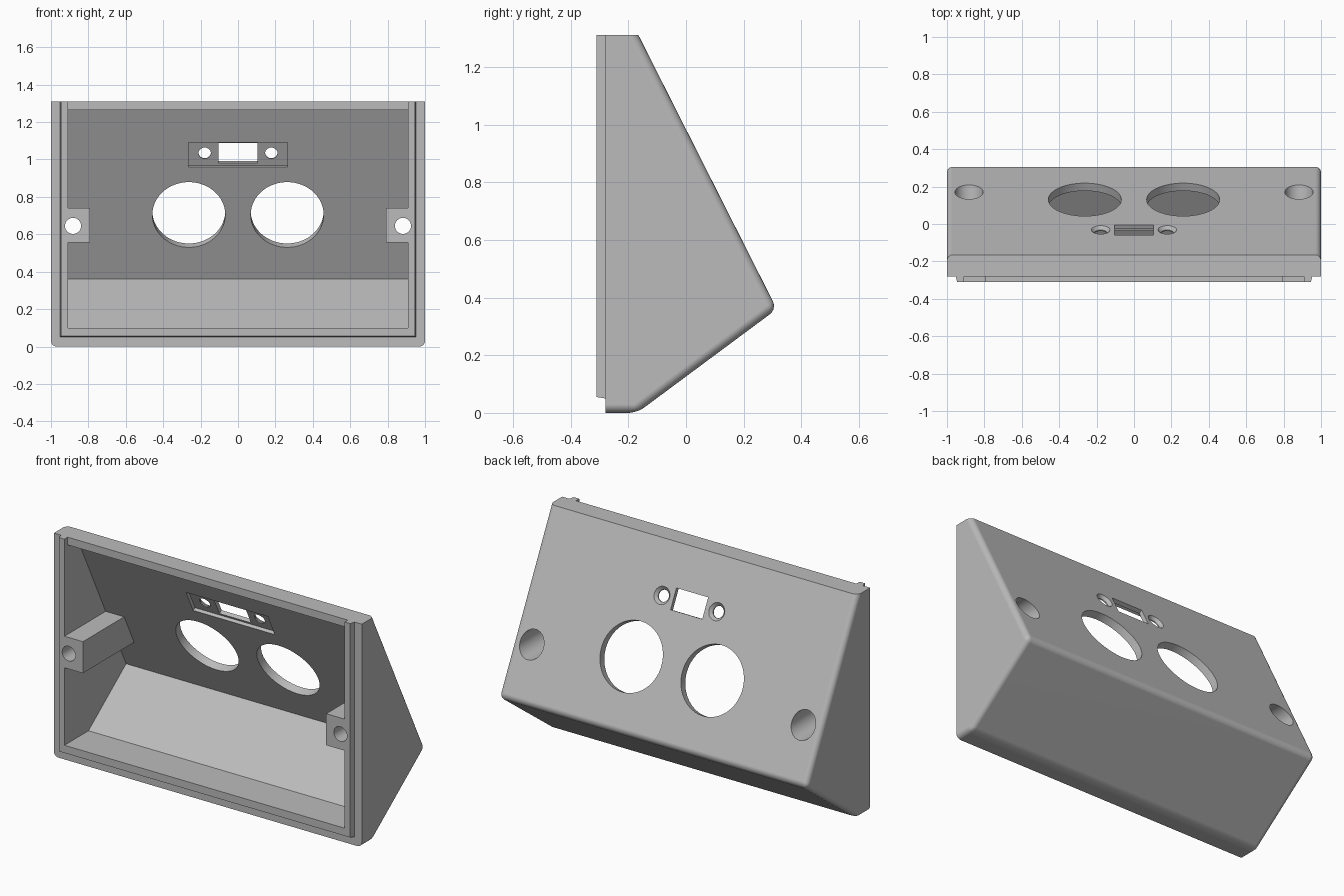
import bpy, bmesh, math
from mathutils import Matrix, Vector

cube = bpy.data.objects.get("Cube")
if cube:
    bpy.data.objects.remove(cube)

grey = bpy.data.materials.new("matte_grey")
grey.use_nodes = True
colour = (0.5, 0.5, 0.5, 1)
grey.diffuse_color = colour
grey.node_tree.nodes["Principled BSDF"].inputs["Base Color"].default_value = colour


def finish(name, bm):
    bmesh.ops.recalc_face_normals(bm, faces=bm.faces)
    mesh = bpy.data.meshes.new(name)
    bm.to_mesh(mesh)
    bm.free()
    mesh.materials.append(grey)
    obj = bpy.data.objects.new(name, mesh)
    bpy.context.collection.objects.link(obj)
    return obj


def prism_mesh(profile, half_width):
    """Extrude a (y, z) profile symmetrically along x."""
    bm = bmesh.new()
    face = bm.faces.new([bm.verts.new((-half_width, y, z)) for y, z in profile])
    ext = bmesh.ops.extrude_face_region(bm, geom=[face])
    moved = [v for v in ext["geom"] if isinstance(v, bmesh.types.BMVert)]
    bmesh.ops.translate(bm, verts=moved, vec=(2 * half_width, 0, 0))
    return bm


def box(name, low, high, frame=Matrix()):
    low, high = Vector(low), Vector(high)
    bm = bmesh.new()
    place = frame @ Matrix.Translation((low + high) / 2) @ Matrix.Diagonal((*(high - low), 1))
    bmesh.ops.create_cube(bm, size=1, matrix=place)
    return finish(name, bm)


def cone(name, frame, r_low, r_high, low, high, segments=64):
    bm = bmesh.new()
    bmesh.ops.create_cone(bm, cap_ends=True, segments=segments, radius1=r_low, radius2=r_high,
                          depth=high - low,
                          matrix=frame @ Matrix.Translation((0, 0, (low + high) / 2)))
    return finish(name, bm)


def combine(target, tool, operation="DIFFERENCE"):
    """Apply a boolean and discard the tool."""
    mod = target.modifiers.new("cut", "BOOLEAN")
    mod.operation, mod.solver, mod.object = operation, "EXACT", tool
    bpy.context.view_layer.objects.active = target
    bpy.ops.object.modifier_apply(modifier=mod.name)
    bpy.data.objects.remove(tool)


FRONT, LIP, TOP = -0.28, -0.31, 1.31
KNEE, CREST = (0.315, 0.36), (-0.165, TOP)


def panel_frame(x, z):
    """Frame on the sloping back panel, with local z pointing outwards."""
    dy, dz = CREST[0] - KNEE[0], CREST[1] - KNEE[1]
    y = KNEE[0] + (z - KNEE[1]) * dy / dz
    return Matrix.Translation((x, y, z)) @ Matrix.Rotation(-math.atan2(dz, -dy), 4, "X")


# Wedge body, rounded everywhere but the open front and flat top
bm = prism_mesh([(FRONT, 0), (-0.17, 0), KNEE, CREST, (FRONT, TOP)], 1)
rounded = [e for e in bm.edges
           if not all(abs(v.co.y - FRONT) < 1e-4 for v in e.verts)
           and not all(abs(v.co.z - TOP) < 1e-4 for v in e.verts)]
bmesh.ops.recalc_face_normals(bm, faces=bm.faces)
bmesh.ops.bevel(bm, geom=rounded, offset=0.03, segments=5, profile=0.5, affect="EDGES")
shell = finish("enclosure_shell", bm)

# Tapered locating lip on the front
bm = prism_mesh([(LIP, 0.055), (-0.25, 0.045), (-0.25, TOP), (LIP, TOP)], 0.96)
for v in bm.verts:
    if v.co.y < FRONT:
        v.co.x *= 0.985
combine(shell, finish("locating_lip", bm), "UNION")

# Hollow interior, leaving a screw boss on each side
cavity = finish("cavity", prism_mesh(
    [(-0.4, 0.1), (-0.087, 0.1), (0.262, 0.36), (-0.19, 1.265), (-0.4, 1.265)], 0.91))
for side in (-1, 1):
    xs = sorted((side * 0.79, side * 1.1))
    combine(cavity, box("boss", (xs[0], -0.6, 0.555), (xs[1], 0.6, 0.74)))
combine(shell, cavity)

# The lip is open along the top edge
combine(shell, box("top_gap", (-0.91, -0.5, 1.2), (0.91, FRONT, 1.5)))

# Screw holes with deep counterbores, and the two round openings
for side in (-1, 1):
    along_y = Matrix.Translation((side * 0.882, 0, 0.645)) @ Matrix.Rotation(-math.pi / 2, 4, "X")
    combine(shell, cone("counterbore", along_y, 0.075, 0.075, -0.2, 0.5))
    combine(shell, cone("screw_hole", along_y, 0.043, 0.043, -0.5, -0.1))
    combine(shell, cone("round_opening", panel_frame(side * 0.263, 0.725),
                        0.195, 0.195, -0.1, 0.1, 96))

# Connector: inner pocket, slot and countersunk fixing holes
port = panel_frame(0, 1.045)
combine(shell, box("pocket", (-0.265, -0.073, -0.1), (0.265, 0.073, -0.024), port))
combine(shell, box("slot", (-0.103, -0.06, -0.12), (0.103, 0.06, 0.1), port))
for side in (-1, 1):
    hole = panel_frame(side * 0.178, 1.045)
    combine(shell, cone("fixing_hole", hole, 0.033, 0.033, -0.09, 0.09, 48))
    combine(shell, cone("countersink", hole, 0.034, 0.06, -0.018, 0.012, 48))

# Smooth curves, crisp edges
bpy.ops.object.select_all(action="DESELECT")
shell.select_set(True)
bpy.context.view_layer.objects.active = shell
bpy.ops.object.shade_smooth_by_angle(angle=math.radians(30))
weighted = shell.modifiers.new("weighted_normals", "WEIGHTED_NORMAL")
weighted.keep_sharp = True
